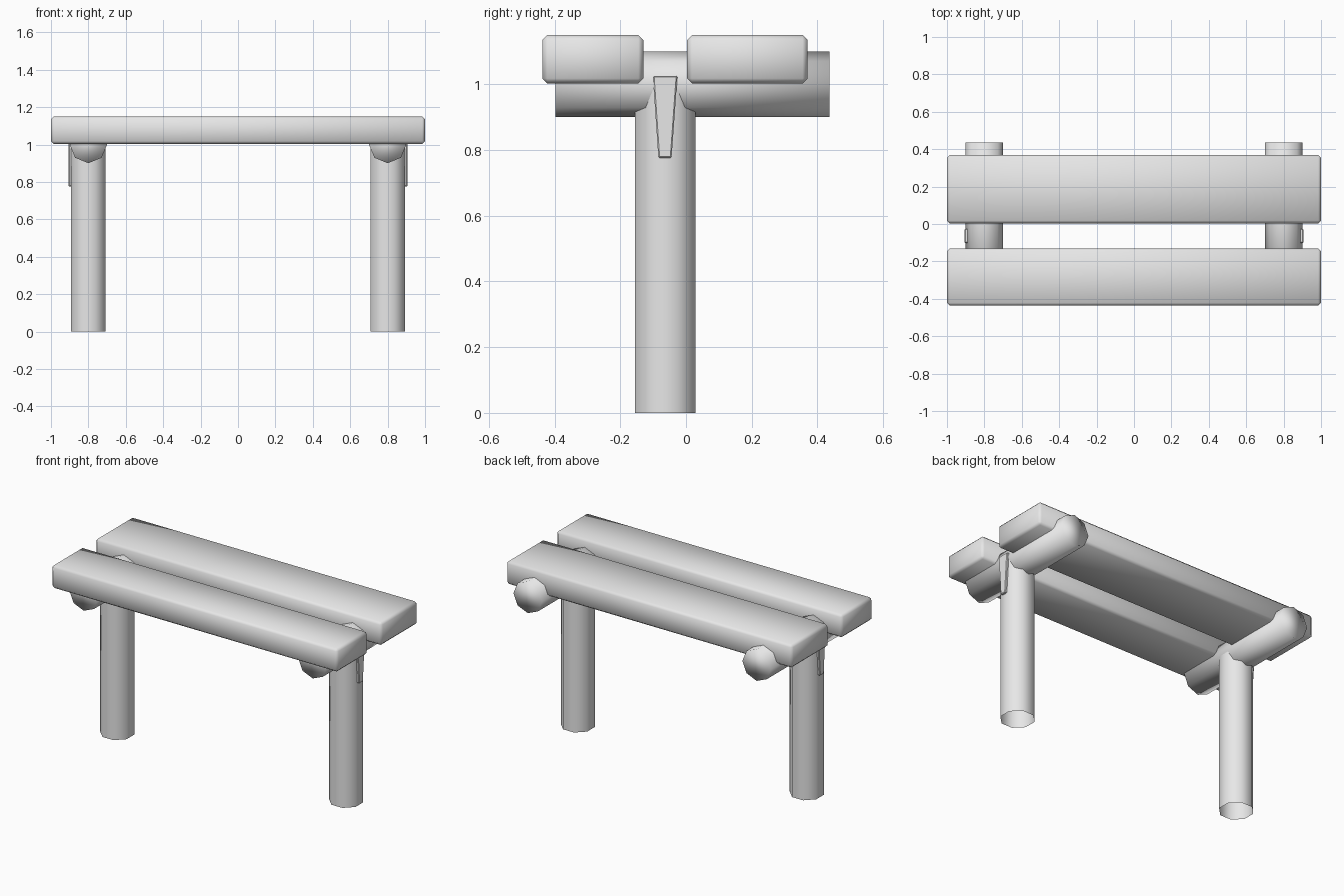
import bpy, math

if "Cube" in bpy.data.objects:
    bpy.data.objects.remove(bpy.data.objects["Cube"])

grey = bpy.data.materials.new("plain grey")
grey.diffuse_color = (0.8, 0.8, 0.8, 1)
grey.use_nodes = True
grey.node_tree.nodes["Principled BSDF"].inputs["Base Color"].default_value = grey.diffuse_color


def finish(ob, name, bevel=0.0):
    ob.name = name
    ob.data.materials.append(grey)
    if bevel:
        m = ob.modifiers.new("bevel", 'BEVEL')
        m.width = bevel
        m.segments = 1
        m.limit_method = 'NONE'
    return ob


def plank(name, y0, y1):
    z0, z1 = 1.003, 1.15
    bpy.ops.mesh.primitive_cube_add(size=1, location=(0, (y0 + y1) / 2, (z0 + z1) / 2))
    ob = bpy.context.object
    ob.scale = (2.0, y1 - y0, z1 - z0)
    bpy.ops.object.transform_apply(location=False, rotation=False, scale=True)
    finish(ob, name, 0.015)
    bpy.ops.object.shade_smooth()


# Seat planks
plank("front_plank", -0.437, -0.13)
plank("back_plank", 0.003, 0.37)

for side, label in ((-1, "left"), (1, "right")):
    x = 0.8 * side
    # Leg: open eight-sided tube with flats facing the axes
    bpy.ops.mesh.primitive_cylinder_add(vertices=8, radius=0.1, depth=1.0, end_fill_type='NOTHING',
                                        location=(x, -0.063, 0.5), rotation=(0, 0, math.pi / 8))
    finish(bpy.context.object, label + "_leg")
    bpy.ops.object.shade_smooth()

    # Cross beam: eight-sided log, corner pointing down, softly shaded ends
    y0, y1 = -0.397, 0.437
    bpy.ops.mesh.primitive_cylinder_add(vertices=8, radius=0.1, depth=y1 - y0,
                                        location=(x, (y0 + y1) / 2, 1.0), rotation=(math.pi / 2, 0, 0))
    finish(bpy.context.object, label + "_cross_beam")
    bpy.ops.object.shade_smooth()

    # Tapered wedge plate on the outer face of the joint
    outline = [(-0.101, 1.026), (-0.026, 1.026), (-0.044, 0.776), (-0.084, 0.776)]
    xs = (side * 0.87, side * 0.906)
    verts = [(px, y, z) for px in xs for y, z in outline]
    faces = [(3, 2, 1, 0), (4, 5, 6, 7)] + [(i, (i + 1) % 4, (i + 1) % 4 + 4, i + 4) for i in range(4)]
    if side > 0:
        faces = [f[::-1] for f in faces]
    me = bpy.data.meshes.new("wedge")
    me.from_pydata(verts, [], faces)
    ob = bpy.data.objects.new("wedge", me)
    bpy.context.collection.objects.link(ob)
    finish(ob, label + "_wedge", 0.004)
    # consistent outward normals
    bpy.ops.object.select_all(action='DESELECT')
    bpy.context.view_layer.objects.active = ob
    ob.select_set(True)
    bpy.ops.object.mode_set(mode='EDIT')
    bpy.ops.mesh.select_all(action='SELECT')
    bpy.ops.mesh.normals_make_consistent(inside=False)
    bpy.ops.object.mode_set(mode='OBJECT')
